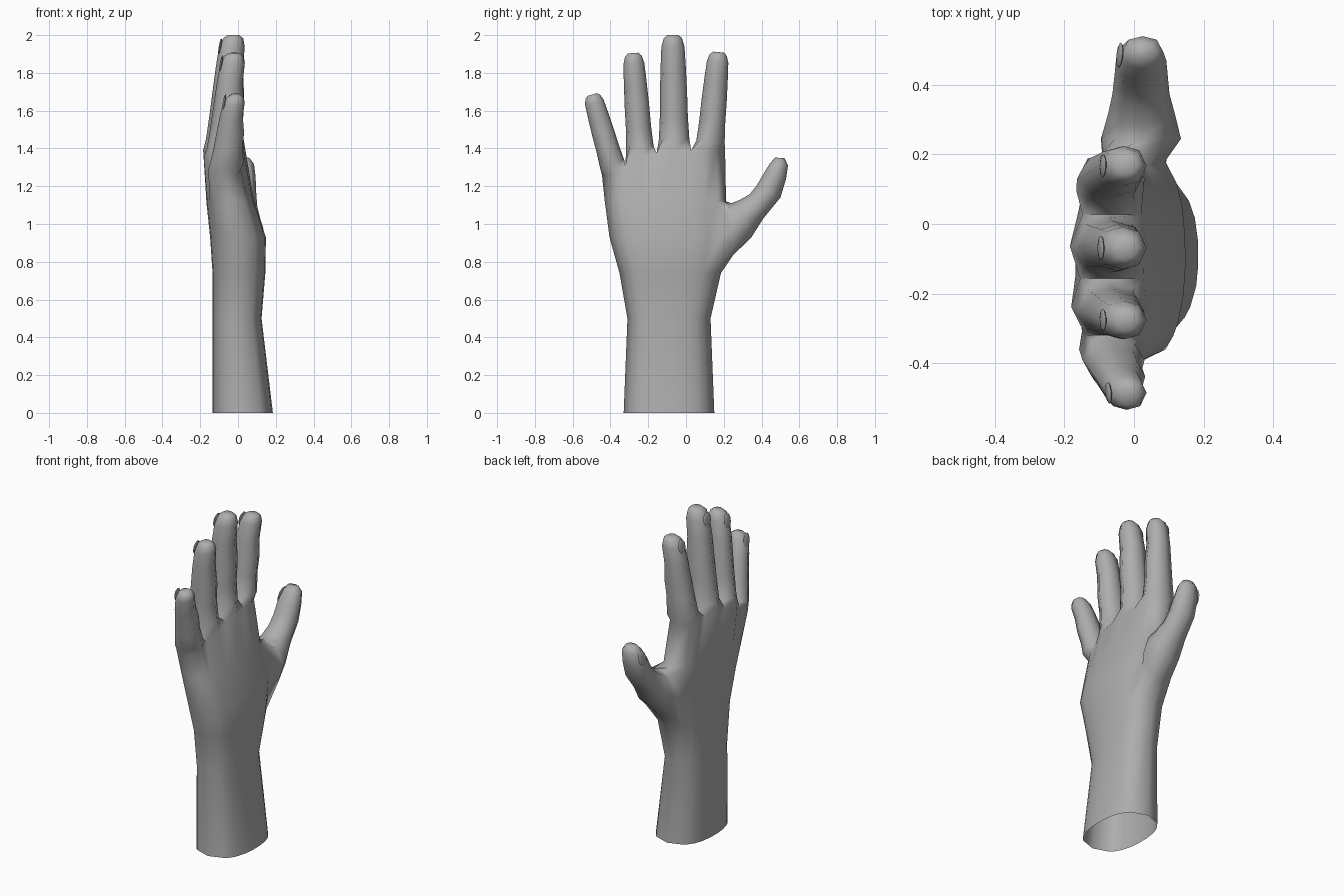
import bpy, bmesh, math
from mathutils import Vector, Matrix

if "Cube" in bpy.data.objects:
    bpy.data.objects.remove(bpy.data.objects["Cube"])

bm = bmesh.new()
nails = []
skin_mat = bpy.data.materials.new("grey")
skin_mat.diffuse_color = (.42, .42, .42, 1)
skin_mat.use_nodes = True
skin_mat.node_tree.nodes["Principled BSDF"].inputs["Base Color"].default_value = skin_mat.diffuse_color


def station(a, b, xb, xf):
    """Eight-sided cross-section between edge points a and b (y, z)."""
    a, b = Vector(a), Vector(b)
    mid, half, xc, xr = (a + b) / 2, (b - a) / 2, (xb + xf) / 2, (xf - xb) / 2
    shape = [(-.78, .68), (0, 1), (.78, .68), (1, 0), (.78, -.68), (0, -1), (-.78, -.68), (-1, 0)]
    ring = []
    for u, v in shape:
        p = mid + half * u
        ring.append(bm.verts.new((xc + xr * v, p.x, p.y)))
    return ring


def skin(r0, r1, skip=()):
    n = len(r0)
    for k in range(n):
        if k not in skip:
            bm.faces.new((r0[k], r0[(k + 1) % n], r1[(k + 1) % n], r1[k]))


def tube(root, rings):
    for r in rings:
        skin(root, r)
        root = r
    bm.faces.new(root)


# Forearm and palm: rings of 9 front columns, a side point, 9 back columns, a side point
bounds = [.07, .19, .443, .725, .93]
cols = []
for i in range(4):
    cols += [bounds[i], (bounds[i] + bounds[i + 1]) / 2]
cols.append(bounds[4])


def palm_ring(y0, y1, xb, xf, zs):
    xc, xr = (xb + xf) / 2, (xf - xb) / 2
    pts = []
    for side in (1, -1):
        for j in (range(9) if side == 1 else range(8, -1, -1)):
            d = (1 - abs(2 * cols[j] - 1) ** 2.4) ** (1 / 2.4)
            pts.append((xc + side * xr * d, y0 + (y1 - y0) * cols[j], zs[j]))
        pts.append((xc, y1, zs[8]) if side == 1 else (xc, y0, zs[0]))
    return [bm.verts.new(p) for p in pts]


web = [1.26, 1.29, 1.31, 1.35, 1.375, 1.39, 1.39, 1.39, 1.385]
levels = [
    (-.33, .15, -.135, .185, [0] * 9),
    (-.31, .13, -.135, .125, [.5] * 9),
    (-.352, .185, -.135, .145, [.74] * 9),
    (-.405, .225, -.148, .148, [.93] * 9),
    (-.43, .212, -.168, .085, [1.12] * 9),
    (-.445, .207, -.185, .04, web),
]
rings = [palm_ring(*lv) for lv in levels]
for n in range(5):
    skin(rings[n], rings[n + 1], skip=(8, 9) if n in (2, 3) else ())

# Fingers grow from the knuckle ring, sharing web points between neighbours
top = rings[5]
for k in (2, 4, 6):  # creases between the knuckles on both sides
    top[k].co.x -= .012
    top[18 - k].co.x += .03
webs = [top[19]]
for i in (1, 2, 3):
    webs.append(bm.verts.new((top[2 * i].co + top[18 - 2 * i].co) / 2))
webs.append(top[9])
profile = [  # along, width, back x, front x
    (.1, 1.12, -.17, .03), (.3, 1.03, -.152, .024), (.5, 1.0, -.136, .032),
    (.72, .93, -.118, .025), (.9, .85, -.1, .036), (.97, .68, -.08, .028), (1, .42, -.055, .008)]
fingers = [  # base y, z, tip y, z, half width, thinning
    (-.38, 1.28, -.497, 1.685, .06, .022),
    (-.24, 1.35, -.28, 1.905, .065, .006),
    (-.062, 1.385, -.07, 2.0, .072, 0),
    (.125, 1.385, .172, 1.91, .067, .006)]


def add_nail(center, along, width, length):
    along = along.normalized()
    across = Vector((0, along.z, -along.y)).normalized()
    normal = across.cross(along)
    m = Matrix((across * width, along * length, normal * .007)).transposed().to_4x4()
    nails.append(Matrix.Translation(center) @ m)


for i, (by, bz, ty, tz, w, thin) in enumerate(fingers):
    base, tip = Vector((by, bz)), Vector((ty, tz))
    d = (tip - base).normalized()
    across = Vector((d.y, -d.x))
    c = 2 * i
    root = [top[c], top[c + 1], top[c + 2], webs[i + 1],
            top[16 - c], top[17 - c], top[18 - c], webs[i]]
    body = []
    for t, k, xb, xf in profile:
        p = base.lerp(tip, t)
        body.append(station(p - across * w * k, p + across * w * k, xb + thin, xf))
    tube(root, body)
    q = base.lerp(tip, .9)
    add_nail(Vector((-.095 + thin, q.x, q.y)), Vector((.17, d.x, d.y)), w * .5, .045)

# Thumb grows from the opening left in the palm's side
lo, mi, hi = rings[2], rings[3], rings[4]
root = [hi[8], mi[8], lo[8], lo[9], lo[10], mi[10], hi[10], hi[9]]
tube(root, [station(*s) for s in (
    ((.24, 1.11), (.25, .836), -.095, .135),
    ((.285, 1.128), (.344, .926), -.075, .118),
    ((.338, 1.158), (.41, 1.03), -.062, .102),
    ((.375, 1.205), (.5, 1.14), -.055, .096),
    ((.41, 1.265), (.53, 1.24), -.052, .093),
    ((.445, 1.322), (.54, 1.31), -.035, .085),
    ((.472, 1.352), (.522, 1.348), -.01, .06))])
add_nail(Vector((-.041, .485, 1.28)), Vector((.03, .06, .17)), .035, .05)

bmesh.ops.recalc_face_normals(bm, faces=bm.faces)


def finish(mesh_bm, name, angle):
    me = bpy.data.meshes.new(name)
    mesh_bm.to_mesh(me)
    mesh_bm.free()
    me.materials.append(skin_mat)
    ob = bpy.data.objects.new(name, me)
    bpy.context.collection.objects.link(ob)
    bpy.ops.object.select_all(action='DESELECT')
    ob.select_set(True)
    bpy.context.view_layer.objects.active = ob
    bpy.ops.object.shade_smooth_by_angle(angle=math.radians(angle))
    return ob


finish(bm, "hand", 70)

# Fingernails: thin flattened domes on the back of each tip
nb = bmesh.new()
for m in nails:
    bmesh.ops.create_uvsphere(nb, u_segments=10, v_segments=6, radius=1, matrix=m)
bmesh.ops.recalc_face_normals(nb, faces=nb.faces)
finish(nb, "fingernails", 60)
